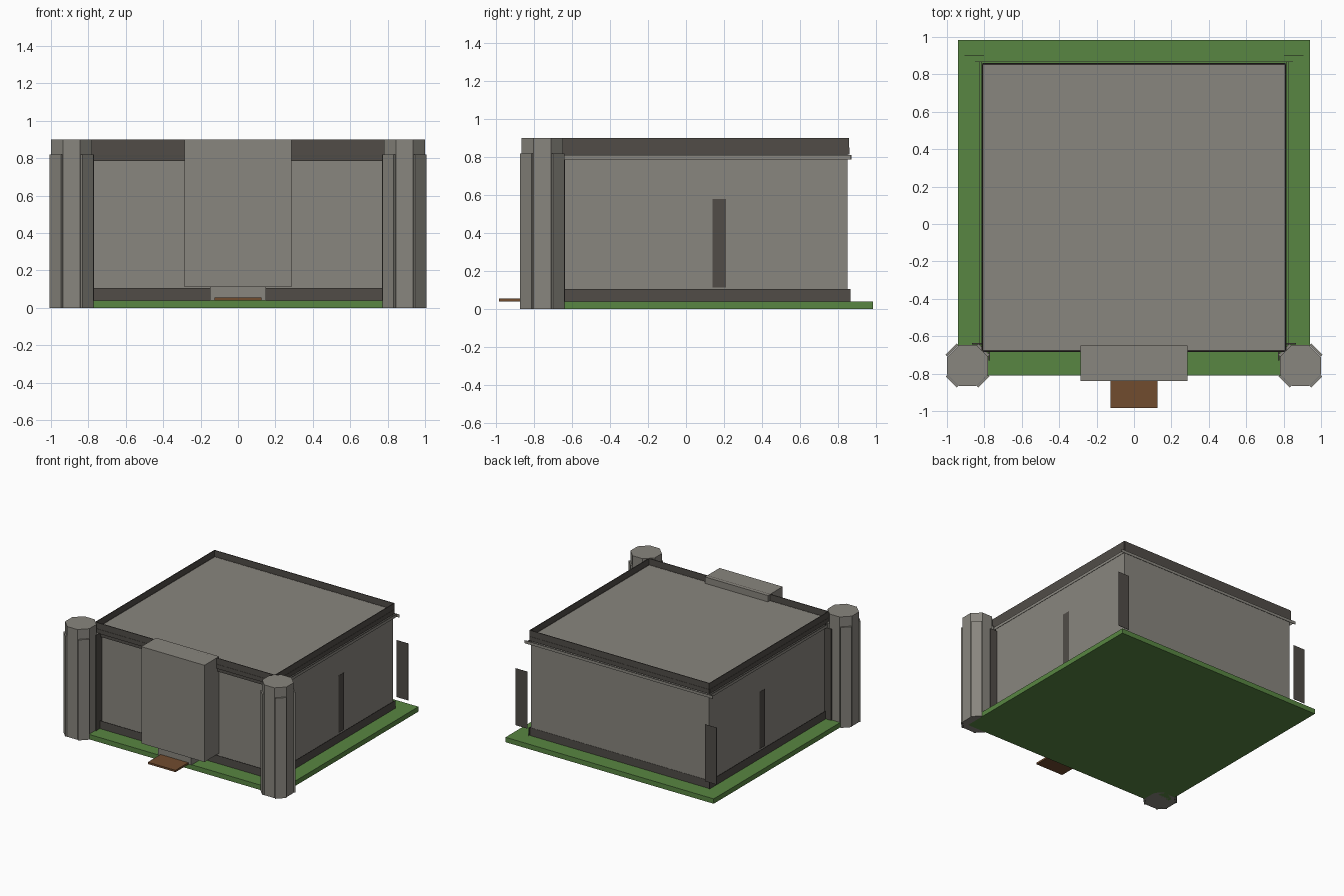
import bpy, math
from mathutils import Matrix, Vector

if "Cube" in bpy.data.objects:
    bpy.data.objects.remove(bpy.data.objects["Cube"])


def material(name, rgb):
    m = bpy.data.materials.new(name)
    m.use_nodes = True
    m.diffuse_color = (*rgb, 1)
    m.node_tree.nodes["Principled BSDF"].inputs["Base Color"].default_value = (*rgb, 1)
    return m


STONE = material("light_stone", (0.25, 0.238, 0.21))
DARK = material("dark_stone", (0.082, 0.073, 0.064))
GRASS = material("grass_green", (0.098, 0.238, 0.054))
WOOD = material("brown_wood", (0.165, 0.072, 0.028))
THIN = 0.002


def box(name, x, y, z, mat, turn=0.0):
    """Box from (min, max) ranges, optionally turned about its own centre."""
    bpy.ops.mesh.primitive_cube_add(size=1)
    ob = bpy.context.object
    ob.name = name
    centre = Vector([sum(r) / 2 for r in (x, y, z)])
    size = [r[1] - r[0] for r in (x, y, z)]
    ob.data.transform(Matrix.Diagonal((*size, 1)))
    ob.data.transform(Matrix.Rotation(turn, 4, "Z"))
    ob.location = centre
    ob.data.materials.append(mat)
    return ob


def at(v, t=THIN):
    """Thin range centred on a coordinate."""
    return (v - t / 2, v + t / 2)


# Ground and main hall
box("ground", (-0.94, 0.94), (-0.81, 0.985), (0, 0.04), GRASS)
box("hall_walls", (-0.805, 0.805), (-0.65, 0.85), (0.04, 0.845), STONE)
box("roof", (-0.808, 0.808), (-0.68, 0.853), (0.838, 0.848), STONE)

# Gatehouse, threshold and bridge
box("gatehouse", (-0.285, 0.285), (-0.84, -0.65), (0.11, 0.9), STONE)
box("gate_threshold", (-0.15, 0.15), (-0.82, -0.65), (0.04, 0.11), STONE)
box("bridge", (-0.125, 0.125), (-0.985, -0.82), (0.04, 0.055), WOOD)

# Front and back trim
for side, y, reach in (("front", -0.68, 0.775), ("back", 0.855, 0.81)):
    box(side + "_parapet", (-0.81, 0.81), at(y, 0.006), (0.85, 0.9), DARK)
    box(side + "_cornice", (-0.81, 0.81), at(y, 0.01), (0.815, 0.85), DARK)
    box(side + "_base_band", (-reach, reach), at(y), (0.04, 0.105), DARK)
box("front_lintel", (-0.775, 0.775), at(-0.67), (0.785, 0.808), DARK)
box("back_rail", (-0.85, 0.85), at(0.868), (0.788, 0.812), STONE)


def octagon_tower(name, x, y, radius, height):
    bpy.ops.mesh.primitive_cylinder_add(
        vertices=8, radius=radius / math.cos(math.pi / 8), depth=height,
        location=(x, y, height / 2), rotation=(0, 0, math.pi / 8))
    ob = bpy.context.object
    ob.name = name
    ob.data.materials.append(STONE)


# Mirrored side parts
for s, side in ((-1, "right"), (1, "left")):
    wall = s * 0.81
    box(side + "_parapet", at(wall, 0.006), (-0.68, 0.855), (0.85, 0.9), DARK)
    box(side + "_cornice", at(wall, 0.01), (-0.68, 0.855), (0.815, 0.85), DARK)
    box(side + "_base_band", at(s * 0.815), (-0.65, 0.865), (0.04, 0.105), DARK)
    box(side + "_rail", at(s * 0.825), (-0.65, 0.87), (0.788, 0.812), STONE)
    box(side + "_slot_window", at(wall), (0.14, 0.21), (0.115, 0.58), DARK)
    mid = s * 0.855
    box(side + "_back_panel", at(mid, 0.105), at(0.9), (0.115, 0.58), DARK)

    # Corner tower with a plate on each diagonal face
    tx, ty = s * 0.89, -0.757
    octagon_tower(side + "_tower", tx, ty, 0.11, 0.9)
    for i in range(4):
        a = math.pi / 4 + i * math.pi / 2
        px, py = tx + 0.083 * math.copysign(1, math.cos(a)), ty + 0.083 * math.copysign(1, math.sin(a))
        box(f"{side}_tower_plate_{i}", at(px, 0.012), at(py, 0.084), (0, 0.82), STONE, a)

    # Dark trim where the tower meets the hall
    box(side + "_tower_inner_trim", at(s * 0.774, 0.006), (-0.73, -0.65), (0.04, 0.82), DARK)
    box(side + "_tower_back_trim", at(s * 0.835, 0.06), at(-0.641, 0.008), (0.04, 0.785), DARK)
